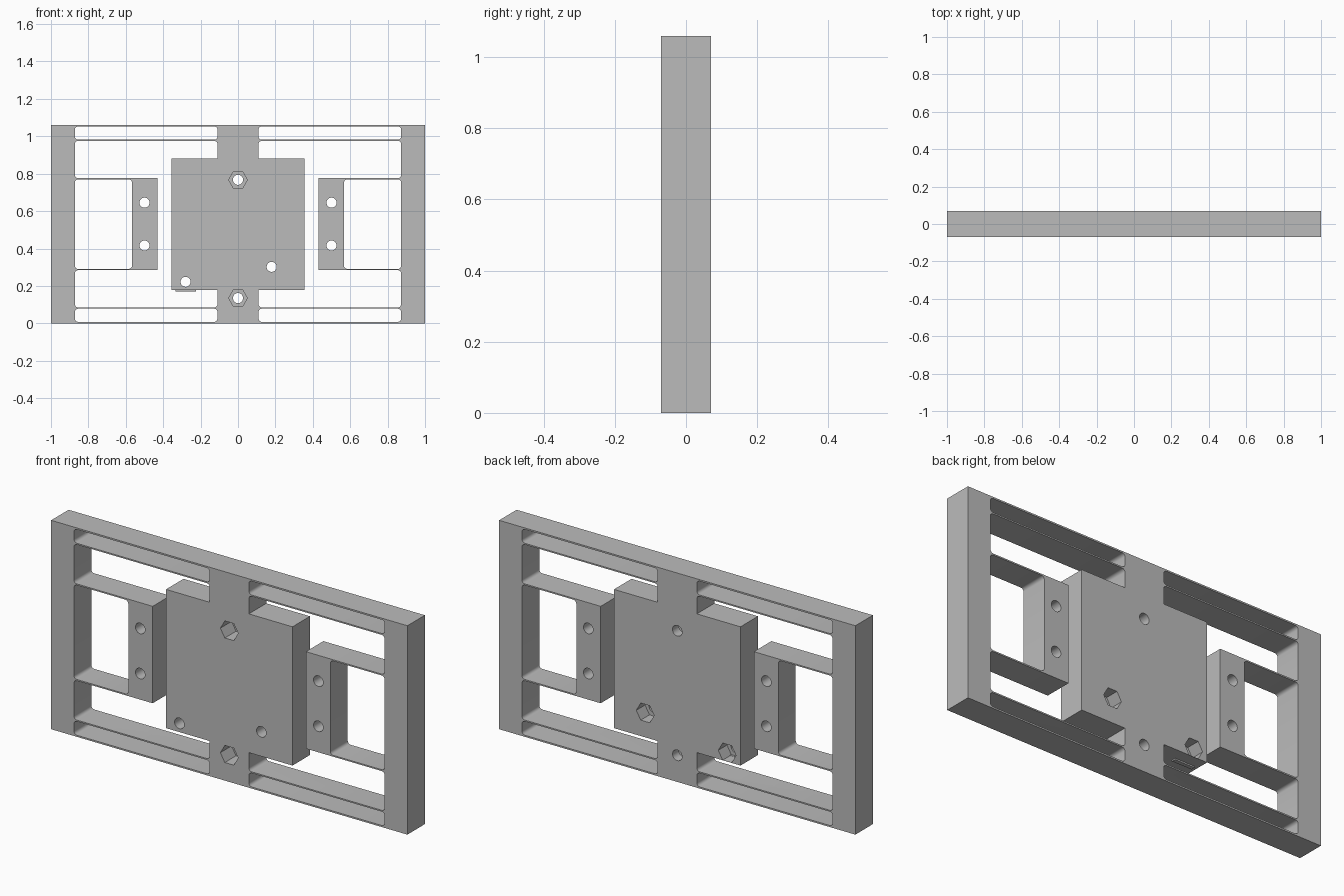
import bpy, bmesh, math

cube = bpy.data.objects.get("Cube")
if cube:
    bpy.data.objects.remove(cube, do_unlink=True)

HEIGHT, HALF_DEPTH = 1.06, 0.07
MID = HEIGHT / 2
LEAF = 0.007          # thickness of the thin flexure leaves
RAIL, NECK = 0.872, 0.11
CORNER = 0.016

grey = bpy.data.materials.new("plain_grey")
grey.use_nodes = True
grey.diffuse_color = (0.5, 0.5, 0.5, 1)
grey.node_tree.nodes["Principled BSDF"].inputs["Base Color"].default_value = (0.5, 0.5, 0.5, 1)


def prism(bm, points, y0, y1):
    """Extrude an (x, z) outline from y0 to y1."""
    face = bm.faces.new([bm.verts.new((x, y0, z)) for x, z in points])
    ext = bmesh.ops.extrude_face_region(bm, geom=[face], use_keep_orig=True)
    moved = [v for v in ext["geom"] if isinstance(v, bmesh.types.BMVert)]
    bmesh.ops.translate(bm, verts=moved, vec=(0, y1 - y0, 0))


def ngon(x, z, radius, sides):
    return [(x + radius * math.cos(i * math.tau / sides),
             z + radius * math.sin(i * math.tau / sides)) for i in range(sides)]


def fillet(px, pz, qx, qz, cx, cz):
    """Small arc at corner (cx, cz), entered from p and left towards q."""
    def toward(x, z):
        d = math.hypot(x - cx, z - cz)
        return cx + CORNER * (x - cx) / d, cz + CORNER * (z - cz) / d
    a, b = toward(px, pz), toward(qx, qz)
    ox, oz = a[0] + b[0] - cx, a[1] + b[1] - cz
    arc = []
    for i in range(5):
        t = i * math.pi / 8
        arc.append((ox + (a[0] - ox) * math.cos(t) + (b[0] - ox) * math.sin(t),
                    oz + (a[1] - oz) * math.cos(t) + (b[1] - oz) * math.sin(t)))
    return arc


def rounded(points, keep_sharp=lambda x, z: False):
    out = []
    for i, (x, z) in enumerate(points):
        if keep_sharp(x, z):
            out.append((x, z))
        else:
            out += fillet(*points[i - 1], *points[(i + 1) % len(points)], x, z)
    return out


def box(x0, x1, z0, z1):
    return [(x0, z0), (x1, z0), (x1, z1), (x0, z1)]


def make_object(name, bm):
    bmesh.ops.recalc_face_normals(bm, faces=bm.faces)
    mesh = bpy.data.meshes.new(name)
    bm.to_mesh(mesh)
    bm.free()
    mesh.materials.append(grey)
    obj = bpy.data.objects.new(name, mesh)
    bpy.context.collection.objects.link(obj)
    return obj


def cut(obj, bm):
    """Subtract a cutter mesh and discard it."""
    cutter = make_object("cutter", bm)
    cutter.hide_render = True
    mod = obj.modifiers.new("cut", 'BOOLEAN')
    mod.operation = 'DIFFERENCE'
    mod.solver = 'EXACT'
    mod.object = cutter
    bpy.context.view_layer.objects.active = obj
    bpy.ops.object.modifier_apply(modifier=mod.name)
    bpy.data.objects.remove(cutter, do_unlink=True)


# Solid plate
bm = bmesh.new()
prism(bm, box(-1, 1, 0, HEIGHT), -HALF_DEPTH, HALF_DEPTH)
plate = make_object("flexure_plate", bm)

# Through windows that leave the leaves, arms and centre block
bm = bmesh.new()
lower = [(RAIL, 0.284), (RAIL, 0.085), (NECK, 0.085), (NECK, 0.178), (0.355, 0.178)]
arm_inner, arm_outer = 0.43, 0.567
for side in (1, -1):
    half = [(arm_inner, 0.284)] + lower
    gap = half + [(x, HEIGHT - z) for x, z in reversed(half)]
    gap = rounded(gap, lambda x, z: x != RAIL and abs(z - MID) < 0.44)
    slot = rounded(box(NECK, RAIL, 0.008, 0.085 - LEAF))
    window = rounded(box(arm_outer, RAIL, 0.284 + LEAF, HEIGHT - 0.284 - LEAF))
    upper_slot = [(x, HEIGHT - z) for x, z in slot]
    for outline in (gap, slot, upper_slot, window):
        prism(bm, [(side * x, z) for x, z in outline], -0.1, 0.1)
cut(plate, bm)

# Screw holes
front_nuts = [(0, 0.767), (0, 0.135)]
back_nuts = [(-0.28, 0.222), (0.18, 0.302)]
arm_holes = [(s * 0.5, z) for s in (1, -1) for z in (0.416, 0.645)]
bm = bmesh.new()
for x, z in front_nuts + back_nuts + arm_holes:
    prism(bm, ngon(x, z, 0.027, 24), -0.1, 0.1)
cut(plate, bm)

# Hexagonal nut pockets, two from each face
bm = bmesh.new()
for x, z in front_nuts:
    prism(bm, ngon(x, z, 0.05, 6), -0.1, 0.02)
for x, z in back_nuts:
    prism(bm, ngon(x, z, 0.05, 6), 0.0, 0.1)
cut(plate, bm)

# Thin lip under the centre block
bm = bmesh.new()
prism(bm, box(-0.335, -0.225, 0.171, 0.18), -0.01, 0.01)
lip = make_object("block_lip", bm)

for obj in (plate, lip):
    bpy.ops.object.select_all(action='DESELECT')
    obj.select_set(True)
    bpy.context.view_layer.objects.active = obj
    bpy.ops.object.shade_smooth_by_angle(angle=math.radians(30))
